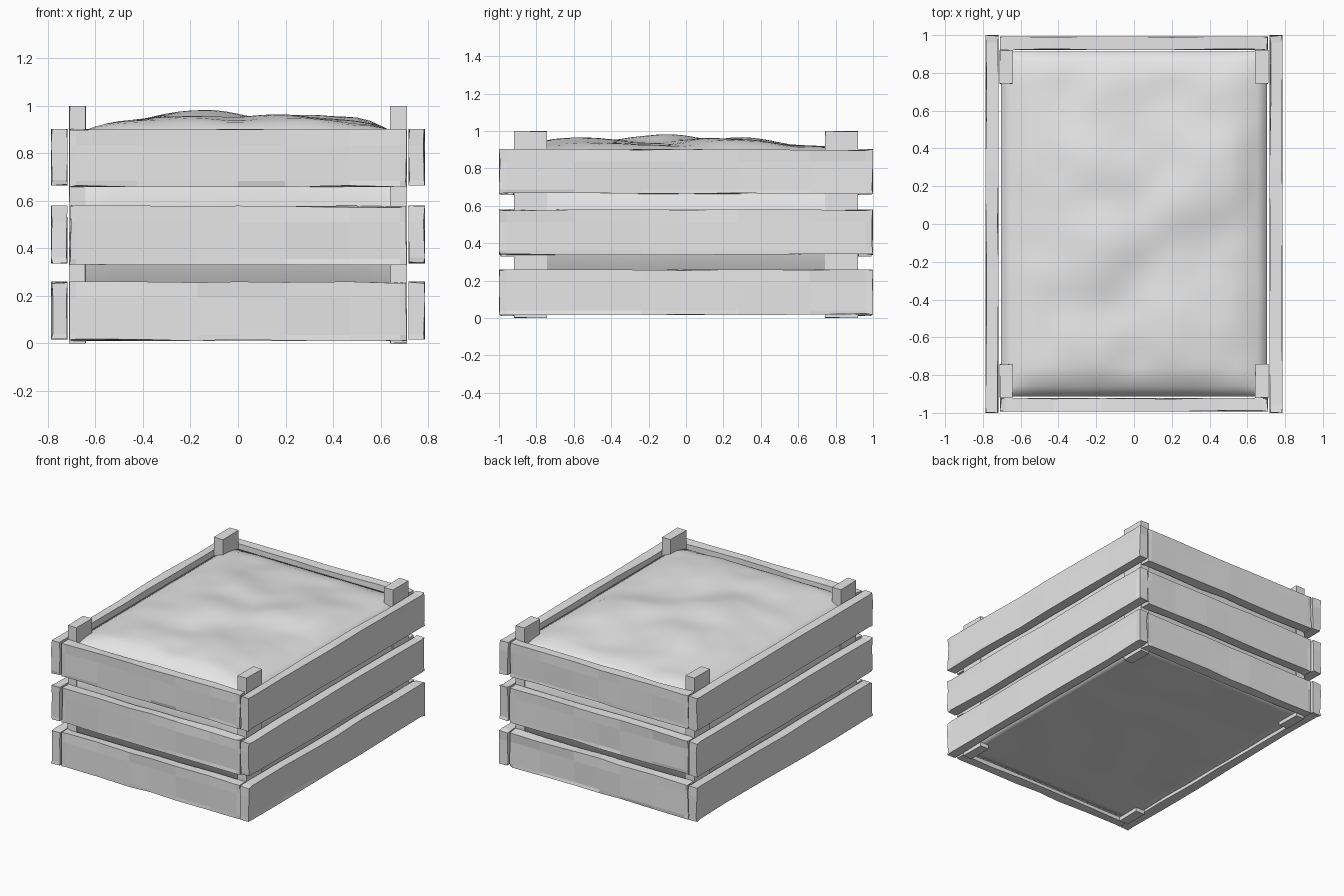
import bpy, bmesh, math, random
from mathutils import Vector, noise

random.seed(7)

cube = bpy.data.objects.get("Cube")
if cube:
    bpy.data.objects.remove(cube, do_unlink=True)

grey = bpy.data.materials.new("light_grey")
grey.use_nodes = True
colour = (0.8, 0.8, 0.8, 1)
grey.diffuse_color = colour
grey.node_tree.nodes["Principled BSDF"].inputs["Base Color"].default_value = colour


def finish(bm, name, smooth=False):
    bmesh.ops.recalc_face_normals(bm, faces=bm.faces)
    for f in bm.faces:
        f.smooth = smooth
    mesh = bpy.data.meshes.new(name)
    bm.to_mesh(mesh)
    bm.free()
    mesh.materials.append(grey)
    ob = bpy.data.objects.new(name, mesh)
    bpy.context.collection.objects.link(ob)
    return ob


def timber(name, low, high, axis, cuts, wobble):
    """Rough-hewn box: sliced across its length, with slightly worn edges."""
    low, high = Vector(low), Vector(high)
    bm = bmesh.new()
    bmesh.ops.create_cube(bm, size=1)
    for v in bm.verts:
        v.co = Vector([low[i] + (v.co[i] + 0.5) * (high[i] - low[i]) for i in range(3)])
    slices = [(axis, t) for t in cuts]
    if axis != 2:
        slices += [(2, 0.1), (2, 0.72)]
    for ax, t in slices:
        normal = Vector([float(i == ax) for i in range(3)])
        point = low + (high - low) * t
        geom = bm.verts[:] + bm.edges[:] + bm.faces[:]
        bmesh.ops.bisect_plane(bm, geom=geom, plane_co=point, plane_no=normal)
    # wear pulls the surface inwards only, so the overall size is kept
    centre = (low + high) / 2
    for v in bm.verts:
        for i in range(3):
            at_edge = min(abs(v.co[i] - low[i]), abs(v.co[i] - high[i])) < 0.0001
            if at_edge and random.random() < 0.6:
                side = 1 if v.co[i] < centre[i] else -1
                v.co[i] += side * random.uniform(0, wobble)
    return finish(bm, name)


# Three tiers of slats around the crate
cuts = [0.02, 0.2, 0.38, 0.5, 0.64, 0.83, 0.98]
tiers = [("lower", 0.01, 0.26), ("middle", 0.33, 0.58), ("upper", 0.658, 0.903)]
for tier, z0, z1 in tiers:
    for s, name in ((-1, "front"), (1, "back")):
        y = sorted((s * 0.92, s * 0.993))
        timber(f"{tier}_{name}_slat", (-0.71, y[0], z0), (0.71, y[1], z1), 0, cuts, 0.008)
    for s, name in ((-1, "right"), (1, "left")):
        x = sorted((s * 0.717, s * 0.787))
        timber(f"{tier}_{name}_slat", (x[0], -1, z0 + 0.006), (x[1], 1, z1), 1, cuts, 0.008)

# Corner posts
for sx, side in ((-1, "right"), (1, "left")):
    for sy, end in ((-1, "front"), (1, "back")):
        x = sorted((sx * 0.64, sx * 0.712))
        y = sorted((sy * 0.742, sy * 0.92))
        timber(f"{end}_{side}_post", (x[0], y[0], 0), (x[1], y[1], 1.0), 2, [0.5], 0.004)

# Heaped contents: a closed block with a lumpy top
HALF_X, HALF_Y = 0.705, 0.912
mounds = [(-0.18, -0.12, 0.06, 0.17), (0.2, -0.55, 0.04, 0.17), (-0.25, -0.62, 0.03, 0.15),
          (0.4, 0.3, 0.04, 0.18), (-0.25, 0.33, 0.045, 0.18), (0.2, 0.05, 0.025, 0.15)]


def heap_height(x, y):
    edge_x = min(1, (HALF_X - abs(x)) / 0.2)
    edge_y = min(1, (HALF_Y - abs(y)) / 0.14)
    rise = math.sin(edge_x * math.pi / 2) * math.sin(edge_y * math.pi / 2)
    z = 0.05 - 0.012 * y
    for mx, my, h, r in mounds:
        z += h * math.exp(-((x - mx) ** 2 + (y - my) ** 2) / (2 * r * r))
    z += 0.012 * noise.noise(Vector((x * 5, y * 5, 2)))
    return 0.868 + rise * z


NX, NY = 28, 36
bm = bmesh.new()


def sheet(height):
    rows = []
    for j in range(NY + 1):
        y = (2 * j / NY - 1) * HALF_Y
        row = []
        for i in range(NX + 1):
            x = (2 * i / NX - 1) * HALF_X
            row.append(bm.verts.new((x, y, height(x, y))))
        rows.append(row)
    for a, b in zip(rows, rows[1:]):
        for i in range(NX):
            bm.faces.new((a[i], a[i + 1], b[i + 1], b[i]))
    left = [r[0] for r in rows]
    right = [r[-1] for r in rows]
    return rows[0] + right[1:] + rows[-1][-2::-1] + left[-2:0:-1]


top_rim = sheet(heap_height)
base_rim = sheet(lambda x, y: 0.03 + 0.006 * noise.noise(Vector((x * 3, y * 3, 5))))
for k in range(len(top_rim)):
    n = (k + 1) % len(top_rim)
    bm.faces.new((base_rim[k], base_rim[n], top_rim[n], top_rim[k]))
finish(bm, "contents", smooth=True)
